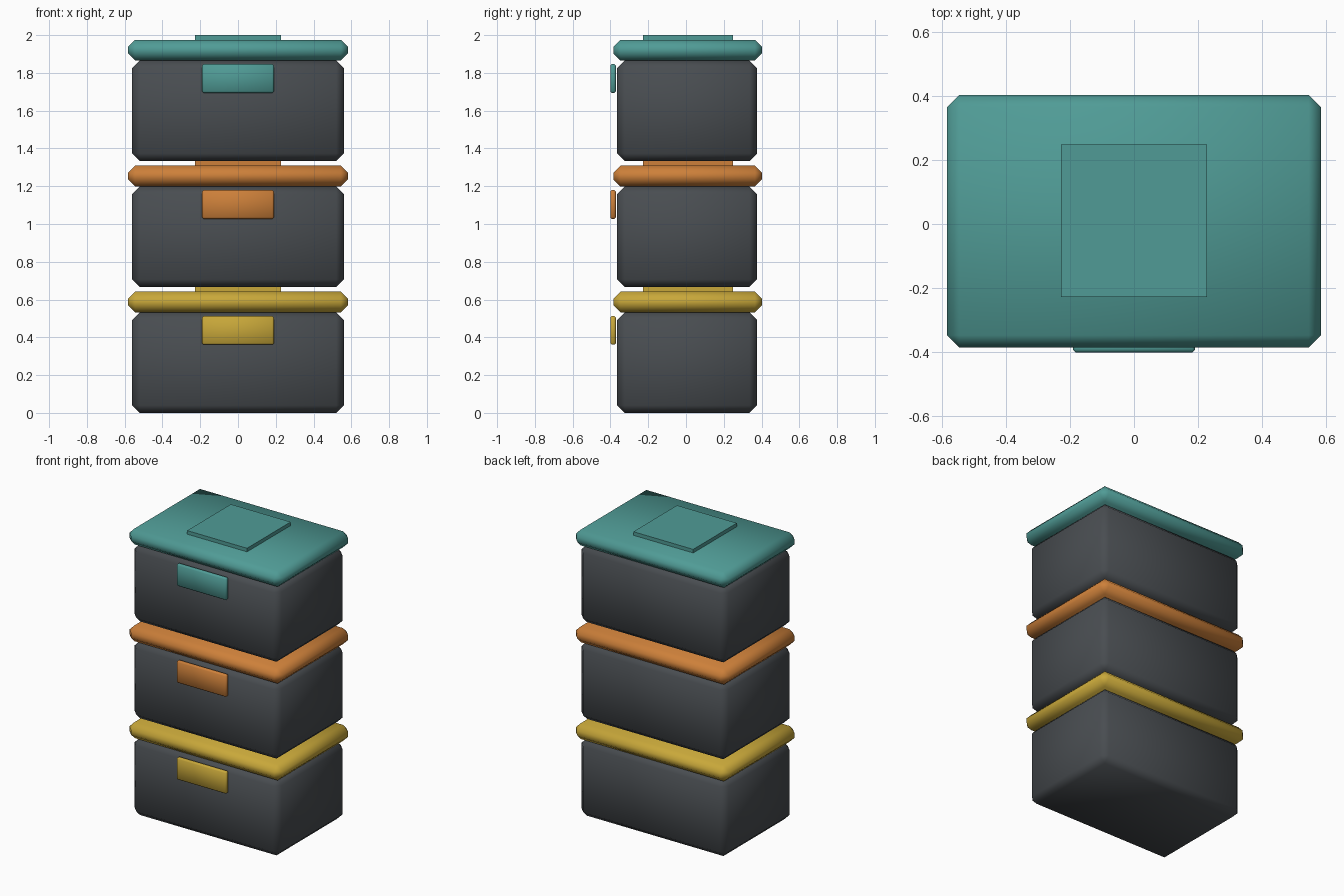
import bpy

default = bpy.data.objects.get("Cube")
if default:
    bpy.data.objects.remove(default, do_unlink=True)


def material(name, rgb):
    mat = bpy.data.materials.new(name)
    mat.use_nodes = True
    mat.diffuse_color = (*rgb, 1)
    mat.node_tree.nodes["Principled BSDF"].inputs["Base Color"].default_value = (*rgb, 1)
    return mat


def box(name, size, center, mat, bevel=0.0):
    """Box with an optional softly shaded single chamfer."""
    bpy.ops.mesh.primitive_cube_add(size=1, location=center)
    obj = bpy.context.object
    obj.name = name
    obj.scale = size
    bpy.ops.object.transform_apply(location=False, rotation=False, scale=True)
    obj.data.materials.append(mat)
    if bevel:
        mod = obj.modifiers.new("chamfer", "BEVEL")
        mod.width = bevel
        mod.segments = 1
        bpy.ops.object.shade_smooth()
    return obj


charcoal = material("charcoal", (0.066, 0.074, 0.082))
accents = [
    ("lower", material("mustard", (0.58, 0.39, 0.042))),
    ("middle", material("orange", (0.61, 0.216, 0.042))),
    ("upper", material("teal", (0.08, 0.33, 0.305))),
]

PITCH = 2 / 3
BODY_H = 0.532
LID_H = 0.11
PLATE_H = PITCH - BODY_H - LID_H

# Three stacked bins, each with its own accent colour
for level, (label, accent) in enumerate(accents):
    z = level * PITCH
    box(label + "_bin_body", (1.12, 0.74, BODY_H), (0, 0.006, z + BODY_H / 2), charcoal, 0.04)
    box(label + "_lid", (1.166, 0.788, LID_H), (0, 0.009, z + BODY_H + LID_H / 2), accent, 0.038)
    # Raised square on the lid that carries the next bin
    box(label + "_lid_plate", (0.456, 0.475, PLATE_H + 0.02),
        (0, 0.01, z + PITCH - (PLATE_H + 0.02) / 2), accent)
    # Front latch
    box(label + "_latch", (0.38, 0.03, 0.152), (0, -0.386, z + 0.437), accent, 0.008)
